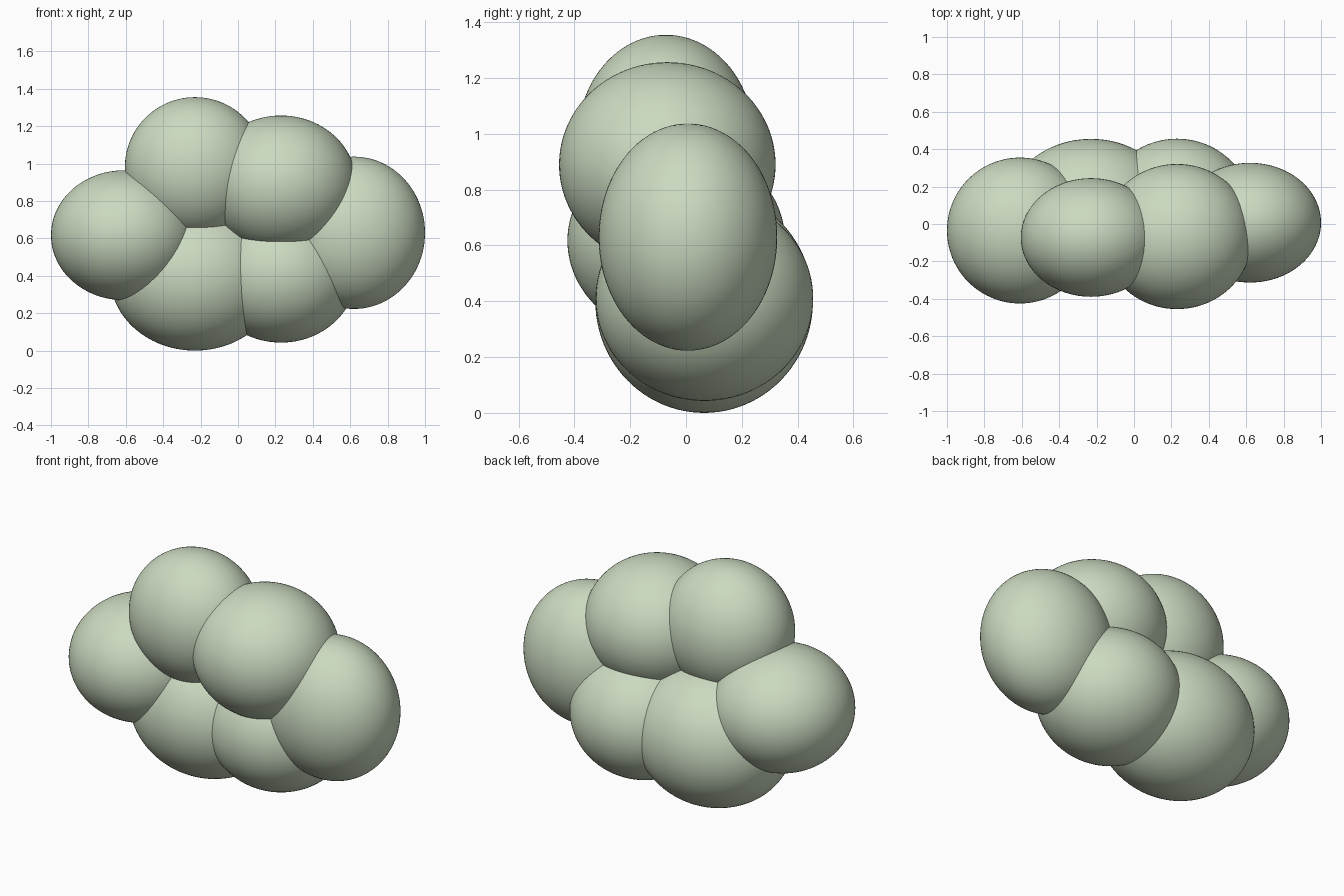
import bpy

if "Cube" in bpy.data.objects:
    bpy.data.objects.remove(bpy.data.objects["Cube"])


def puff(name, center, radii):
    """Smooth ellipsoid lobe of the cloud."""
    bpy.ops.mesh.primitive_uv_sphere_add(segments=96, ring_count=48, radius=1, location=center)
    ob = bpy.context.object
    ob.name = name
    ob.scale = radii
    bpy.ops.object.transform_apply(location=False, rotation=False, scale=True)
    bpy.ops.object.shade_smooth()
    ob.data.materials.append(mat)
    return ob


# Pale green colour
mat = bpy.data.materials.new("pale_green")
mat.diffuse_color = (0.60, 0.70, 0.53, 1)
mat.use_nodes = True
mat.node_tree.nodes["Principled BSDF"].inputs["Base Color"].default_value = mat.diffuse_color

# End lobes
puff("left_lobe", (-0.61, -0.035, 0.617), (0.39, 0.39, 0.347))
puff("right_lobe", (0.62, 0.007, 0.63), (0.38, 0.32, 0.407))

# Upper lobes, leaning forward
puff("upper_left_lobe", (-0.23, -0.072, 0.98), (0.375, 0.317, 0.375))
puff("upper_right_lobe", (0.23, -0.067, 0.89), (0.403, 0.388, 0.367))

# Lower lobes, leaning back
puff("lower_left_lobe", (-0.23, 0.065, 0.40), (0.455, 0.39, 0.40))
puff("lower_right_lobe", (0.23, 0.066, 0.41), (0.403, 0.39, 0.367))
